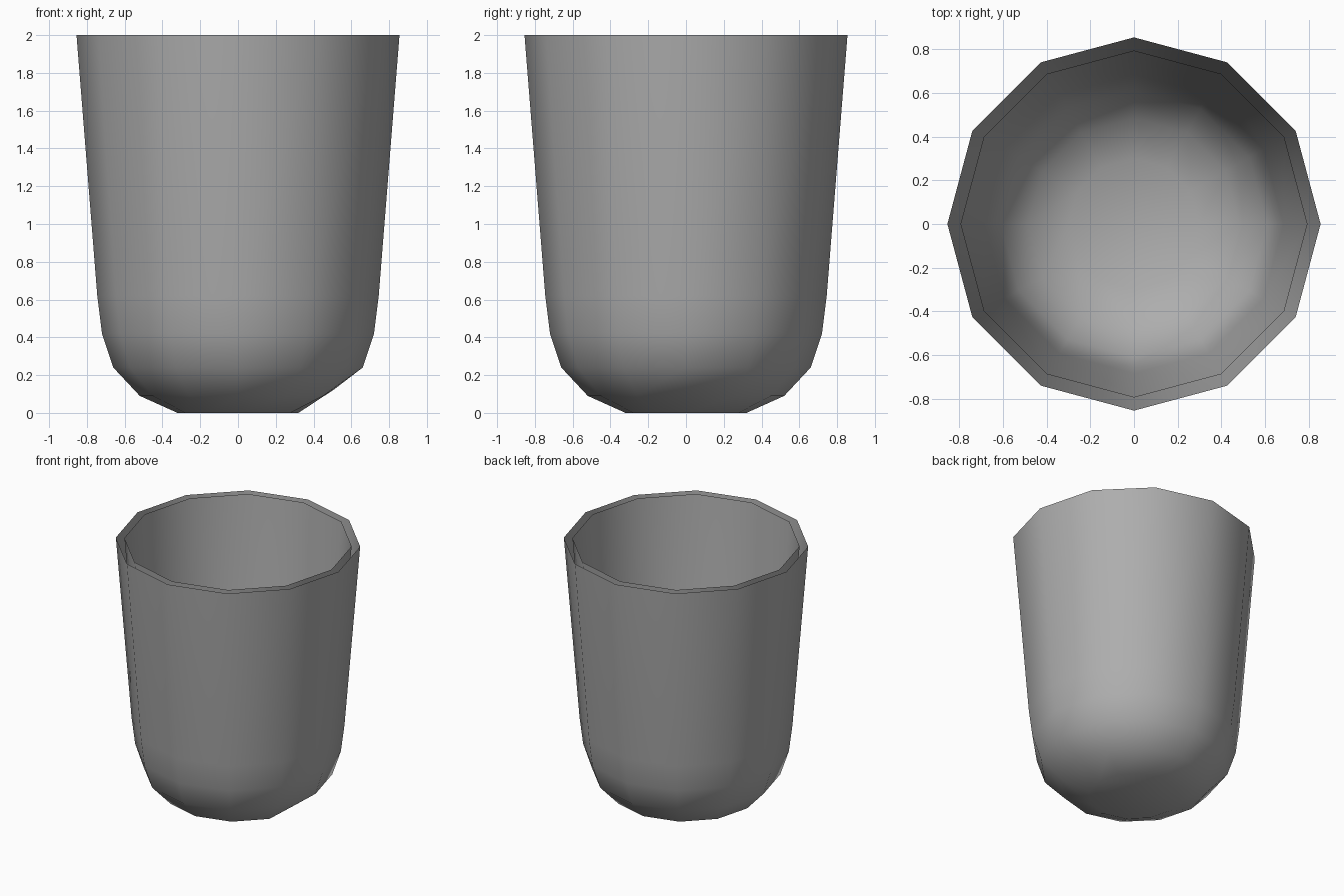
import bpy, bmesh, math

if "Cube" in bpy.data.objects:
    bpy.data.objects.remove(bpy.data.objects["Cube"])

SIDES = 12
# radius, height of each open shell, from base to rim
SHELLS = {
    "cup_outside": [(0.32, 0), (0.52, 0.09), (0.66, 0.24), (0.72, 0.42), (0.745, 0.62), (0.855, 2)],
    "cup_inside": [(0.30, 0.06), (0.485, 0.145), (0.61, 0.28), (0.66, 0.44), (0.685, 0.63), (0.795, 2)],
}

grey = bpy.data.materials.new("dark_grey")
grey.diffuse_color = (0.42, 0.42, 0.42, 1)
grey.use_nodes = True
grey.node_tree.nodes["Principled BSDF"].inputs["Base Color"].default_value = grey.diffuse_color


def shell(name, profile, inward):
    bm = bmesh.new()
    rings = []
    for r, z in profile:
        rings.append([bm.verts.new((r * math.cos(2 * math.pi * i / SIDES),
                                    r * math.sin(2 * math.pi * i / SIDES), z))
                      for i in range(SIDES)])
    # walls and closed base, open at the top
    for a, b in zip(rings, rings[1:]):
        for i in range(SIDES):
            j = (i + 1) % SIDES
            bm.faces.new((a[i], a[j], b[j], b[i]))
    bm.faces.new(rings[0][::-1])
    # slightly flattened spot on the right of the base curve
    if not inward:
        rings[1][0].co = (0.51, 0, 0.125)
    else:
        bmesh.ops.reverse_faces(bm, faces=bm.faces)
    for f in bm.faces:
        f.smooth = True
    mesh = bpy.data.meshes.new(name)
    bm.to_mesh(mesh)
    bm.free()
    mesh.materials.append(grey)
    bpy.context.collection.objects.link(bpy.data.objects.new(name, mesh))


for name, profile in SHELLS.items():
    shell(name, profile, name == "cup_inside")
